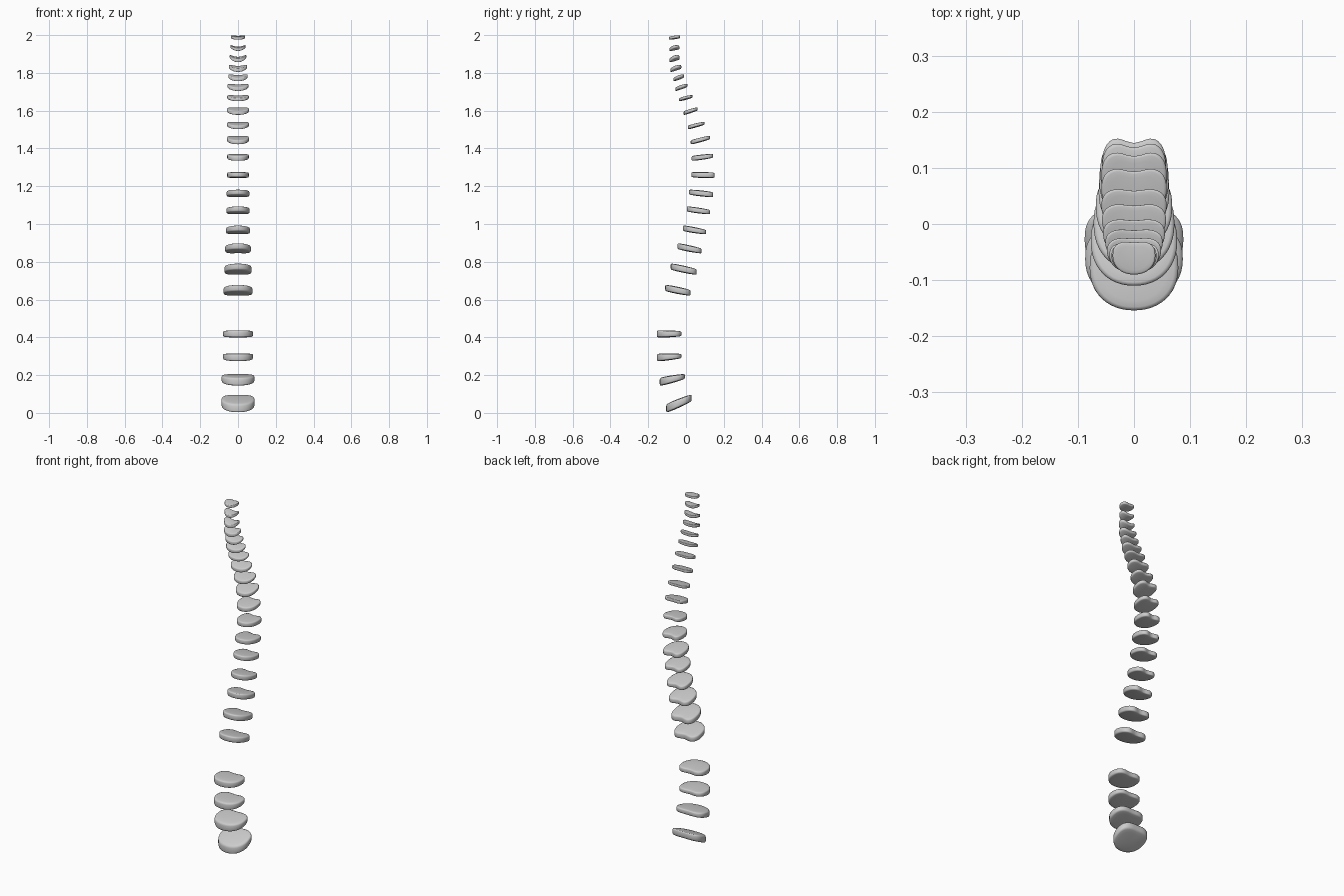
import bpy, bmesh, math

N = 48
# radius fraction, height fraction: domed faces with a rounded rim wall
PROFILE = [(.4, 1.12), (.72, 1.05), (.9, .97), (.97, .86), (1, .55),
           (1, -.55), (.97, -.86), (.9, -.97), (.72, -1.05), (.4, -1.12)]


def power(v, p):
    return math.copysign(abs(v) ** p, v)


def outline(notch):
    """Kidney outline in x -1..1, y 0 (front) .. 1 (notched rear)."""
    pts = []
    for i in range(N):
        a = 2 * math.pi * i / N
        s, c = math.sin(a), -math.cos(a)
        n = 2.15 if c < 0 else 2.7
        x, y = power(s, 2 / n), power(c, 2 / n)
        y *= 1.1 if c < 0 else .9
        if c > 0:
            y -= notch * 2 * math.exp(-(x / .48) ** 2)
        pts.append((x, y))
    lo, hi = min(p[1] for p in pts), max(p[1] for p in pts)
    return [(x, (y - lo) / (hi - lo)) for x, y in pts]


def disc(name, y0, y1, zf, zr, hw, tf, tr, notch, cup):
    bm = bmesh.new()
    pts = outline(notch)
    cy = .47

    def vert(x, v, h):
        t = tf + (tr - tf) * v
        z = zf + (zr - zf) * v + h * t / 2 + cup * x * x
        return bm.verts.new((x * hw, y0 + (y1 - y0) * v, z))

    rings = [[vert(x * r, cy + (y - cy) * r, h) for x, y in pts] for r, h in PROFILE]
    for a, b in zip(rings, rings[1:]):
        for i in range(N):
            j = (i + 1) % N
            bm.faces.new((a[i], b[i], b[j], a[j]))
    # close the two faces with a centre fan
    for ring, h in ((rings[0], 1.15), (rings[-1], -1.15)):
        c = vert(0, cy, h)
        for i in range(N):
            bm.faces.new((c, ring[i], ring[(i + 1) % N]))
    bmesh.ops.recalc_face_normals(bm, faces=bm.faces)
    for f in bm.faces:
        f.smooth = True
    me = bpy.data.meshes.new(name)
    bm.to_mesh(me)
    bm.free()
    ob = bpy.data.objects.new(name, me)
    bpy.context.collection.objects.link(ob)


# front y, rear y, front z, rear z, half width, front/rear thickness, notch, cup
cervical = [
    (-.090, -.032, 1.983, 1.990, .038, .016, .014, .06, .004),
    (-.087, -.035, 1.924, 1.932, .040, .017, .014, .06, .012),
    (-.087, -.034, 1.866, 1.878, .044, .020, .016, .06, .014),
    (-.082, -.025, 1.814, 1.830, .048, .020, .016, .06, .010),
    (-.067, -.010, 1.764, 1.782, .051, .019, .015, .07, .008),
    (-.056, .008, 1.713, 1.733, .055, .020, .015, .08, .006),
]
thoracic = [
    (-.036, .035, 1.658, 1.675, .057, .018, .014, .09, .004),
    (-.012, .062, 1.587, 1.609, .058, .021, .017, .10, .003),
    (.010, .098, 1.511, 1.533, .058, .021, .016, .12, .003),
    (.025, .127, 1.432, 1.458, .058, .023, .020, .13, .002),
    (.030, .143, 1.347, 1.361, .057, .026, .022, .13, 0),
    (.029, .152, 1.261, 1.258, .057, .027, .028, .13, 0),
    (.016, .144, 1.169, 1.155, .060, .027, .028, .13, 0),
    (.004, .127, 1.080, 1.063, .062, .028, .025, .13, 0),
    (-.016, .106, .978, .957, .063, .030, .025, .13, 0),
    (-.045, .082, .883, .857, .068, .032, .028, .12, 0),
    (-.081, .056, .775, .746, .072, .034, .032, .12, 0),
]
lumbar = [
    (-.110, .024, .662, .635, .077, .034, .032, .11, 0),
    (-.154, -.024, .418, .419, .079, .037, .027, .09, 0),
    (-.154, -.024, .293, .301, .079, .040, .024, .08, 0),
    (-.139, -.006, .164, .193, .087, .043, .028, .05, 0),
    (-.105, .030, .023, .080, .088, .046, .038, .03, 0),
]
for region, rows in (("cervical", cervical), ("thoracic", thoracic), ("lumbar", lumbar)):
    for i, row in enumerate(rows):
        disc(f"{region}_disc_{i + 1}", *row)
